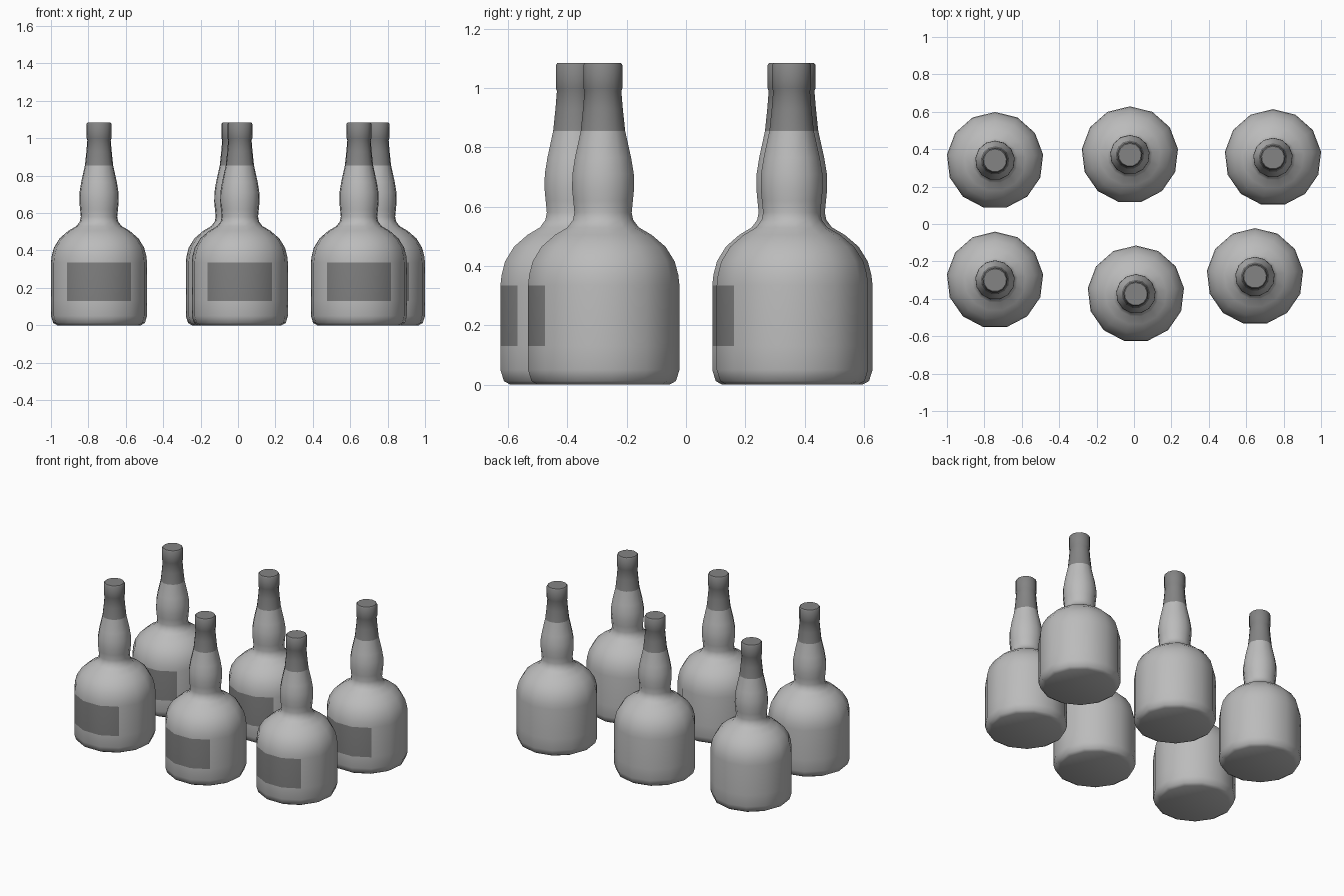
import bpy
import bmesh
from math import sin, cos, pi, radians

cube = bpy.data.objects.get("Cube")
if cube:
    bpy.data.objects.remove(cube)

SIDES = 13
LABEL_LOW, LABEL_HIGH, FOIL_LOW = 0.13, 0.335, 0.855

# Half outline of the bottle, as radius and height
PROFILE = [
    (0.225, 0.0), (0.247, 0.012), (0.259, 0.05), (0.259, LABEL_LOW),
    (0.259, LABEL_HIGH), (0.255, 0.37), (0.243, 0.415), (0.212, 0.465),
    (0.165, 0.505), (0.122, 0.53), (0.103, 0.555), (0.098, 0.58),
    (0.102, 0.62), (0.106, 0.66), (0.105, 0.71), (0.096, 0.765),
    (0.076, FOIL_LOW), (0.068, 0.93), (0.063, 0.99), (0.067, 1.0),
    (0.067, 1.077), (0.061, 1.085),
]

# Bottle positions, front row then back row
SPOTS = {
    "front_right": (-0.743, -0.30), "front_middle": (0.01, -0.374),
    "front_left": (0.647, -0.281), "back_right": (-0.743, 0.34),
    "back_middle": (-0.022, 0.37), "back_left": (0.743, 0.355),
}


def make_material(name, grey):
    mat = bpy.data.materials.new(name)
    mat.use_nodes = True
    colour = (grey, grey, grey, 1.0)
    mat.diffuse_color = colour
    mat.node_tree.nodes["Principled BSDF"].inputs["Base Color"].default_value = colour
    return mat


def lathe(name, profile):
    """Turn the outline round z, with one flat side facing the front."""
    bm = bmesh.new()
    rings = []
    for r, z in profile:
        angles = [pi / 2 + 2 * pi * i / SIDES for i in range(SIDES)]
        rings.append([bm.verts.new((r * cos(a), r * sin(a), z)) for a in angles])
    for low, high in zip(rings, rings[1:]):
        for i in range(SIDES):
            j = (i + 1) % SIDES
            bm.faces.new((low[i], low[j], high[j], high[i]))
    bm.faces.new(rings[0][::-1])
    bm.faces.new(rings[-1])

    # Paper label on the three front sides, foil round the upper neck
    for face in bm.faces:
        mid = face.calc_center_median()
        if mid.z > FOIL_LOW:
            face.material_index = 2
        elif LABEL_LOW < mid.z < LABEL_HIGH and mid.y < -0.19:
            face.material_index = 1
    mesh = bpy.data.meshes.new(name)
    bm.to_mesh(mesh)
    bm.free()
    return mesh


bottle = lathe("bottle", PROFILE)
for mat in (make_material("light_grey_glass", 0.5),
            make_material("dark_grey_label", 0.21),
            make_material("dark_grey_foil", 0.23)):
    bottle.materials.append(mat)

# Six bottles sharing one mesh
for spot, (x, y) in SPOTS.items():
    obj = bpy.data.objects.new(spot + "_bottle", bottle)
    obj.location = (x, y, 0)
    bpy.context.collection.objects.link(obj)

# Smooth the shared mesh once
bpy.ops.object.select_all(action="DESELECT")
obj.select_set(True)
bpy.context.view_layer.objects.active = obj
bpy.ops.object.shade_smooth_by_angle(angle=radians(45))
